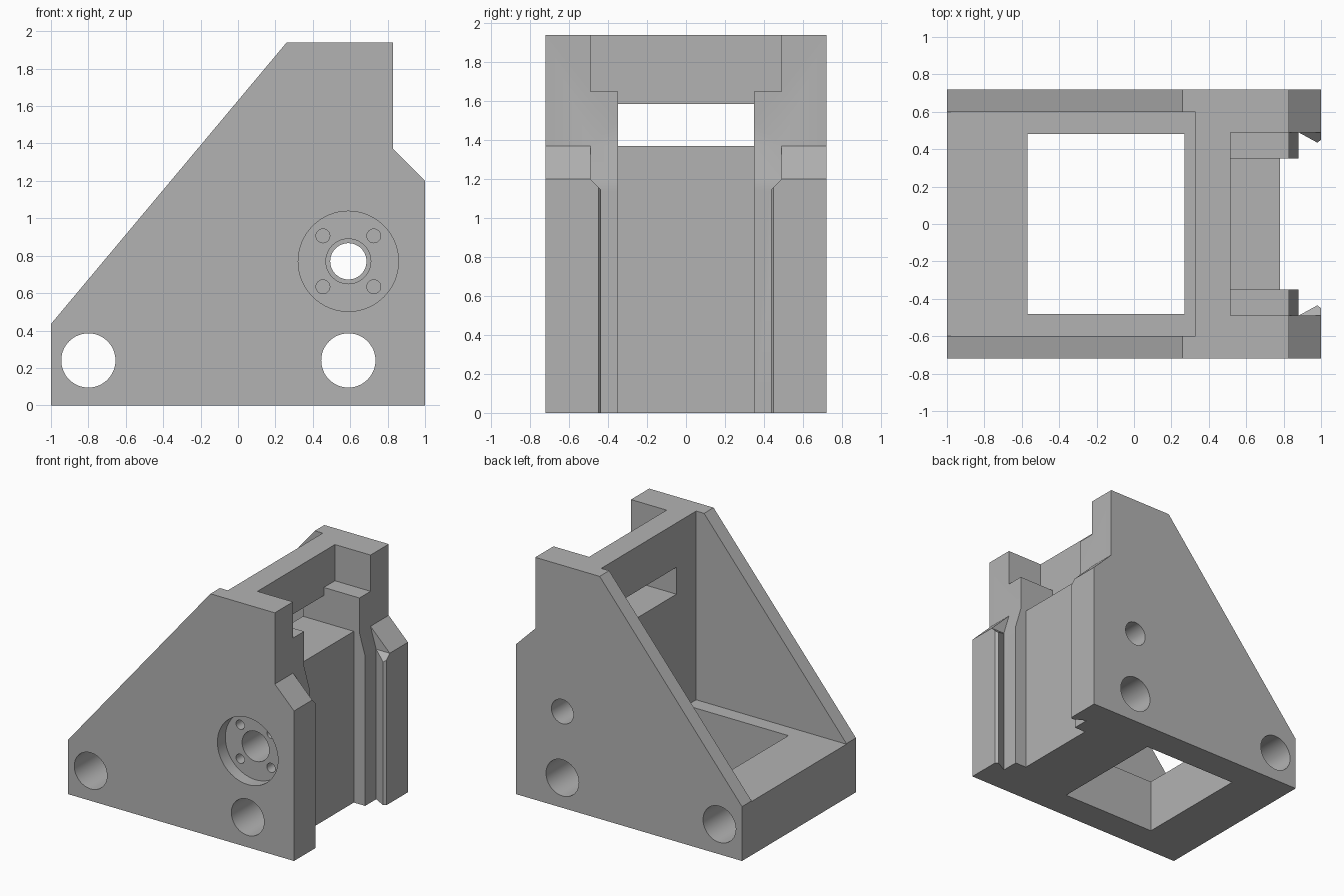
import bpy, bmesh, math
from mathutils import Vector

if "Cube" in bpy.data.objects:
    bpy.data.objects.remove(bpy.data.objects["Cube"], do_unlink=True)

grey = bpy.data.materials.new("machined_grey")
grey.use_nodes = True
grey.diffuse_color = (0.45, 0.45, 0.45, 1)
grey.node_tree.nodes["Principled BSDF"].inputs["Base Color"].default_value = grey.diffuse_color

# Where each profile's 2D points and extrusion depth land in space
PLANES = {
    "y": lambda a, b, d: Vector((a, d, b)),
    "x": lambda a, b, d: Vector((d, a, b)),
    "z": lambda a, b, d: Vector((a, b, d)),
}


def prism(name, axis, points, start, end):
    """Extrude a closed profile along an axis."""
    place = PLANES[axis]
    bm = bmesh.new()
    face = bm.faces.new([bm.verts.new(place(a, b, start)) for a, b in points])
    out = bmesh.ops.extrude_face_region(bm, geom=[face])
    verts = [g for g in out["geom"] if isinstance(g, bmesh.types.BMVert)]
    bmesh.ops.translate(bm, verts=verts, vec=place(0, 0, end - start))
    bmesh.ops.recalc_face_normals(bm, faces=bm.faces)
    mesh = bpy.data.meshes.new(name)
    bm.to_mesh(mesh)
    bm.free()
    mesh.materials.append(grey)
    obj = bpy.data.objects.new(name, mesh)
    bpy.context.collection.objects.link(obj)
    return obj


def cut(tool):
    """Subtract a tool from the bracket and discard it."""
    tool.hide_render = True
    mod = body.modifiers.new(tool.name, "BOOLEAN")
    mod.operation = "DIFFERENCE"
    mod.solver = "EXACT"
    mod.object = tool
    bpy.context.view_layer.objects.active = body
    bpy.ops.object.modifier_apply(modifier=mod.name)
    bpy.data.objects.remove(tool, do_unlink=True)


def cut_box(name, x0, x1, half_y, z0, z1):
    rect = [(x0, -half_y), (x1, -half_y), (x1, half_y), (x0, half_y)]
    cut(prism(name, "z", rect, z0, z1))


def cut_bore(name, x, z, radius, y0, y1, sides=48):
    ring = [(x + radius * math.cos(math.tau * i / sides),
             z + radius * math.sin(math.tau * i / sides)) for i in range(sides)]
    cut(prism(name, "y", ring, y0, y1))


# Bracket blank from its side silhouette
side = [(-1, 0), (1, 0), (1, 1.2), (0.83, 1.37), (0.83, 1.94), (0.26, 1.94), (-1, 0.435)]
body = prism("angle_bracket", "y", side, -0.72, 0.72)

# Space between the triangular cheeks and the opening in the floor
cut_box("cheek_pocket", -1.2, 0.33, 0.6, 0.43, 2.2)
cut_box("floor_opening", -0.57, 0.27, 0.48, -0.2, 0.8)

# Window, stepped recess and recessed slide face
cut_box("window", 0.1, 1.2, 0.35, 1.37, 1.585)
cut_box("upper_recess", 0.515, 1.2, 0.49, 1.65, 2.2)
cut_box("slide_slot", 0.515, 1.2, 0.35, 1.37, 2.2)
cut_box("slide_face", 0.78, 1.2, 0.35, -0.2, 1.5)

# Dovetail groove with lead-in slope and bevelled lips
half = [(0.88, 0.49), (0.98, 0.435), (1.0, 0.45), (1.1, 0.45)]
groove = half + [(x, -y) for x, y in reversed(half)]
cut(prism("dovetail_groove", "z", groove, -0.2, 1.22))
slope = [(0.83, 1.37), (0.88, 1.2), (1.2, 1.2), (1.2, 1.37)]
cut(prism("lead_in_slope", "y", slope, -0.49, 0.49))
bevel = [(-0.49, 1.22), (-0.49, 1.2), (-0.43, 1.14), (0.43, 1.14), (0.49, 1.2), (0.49, 1.22)]
cut(prism("lip_bevel", "x", bevel, 0.88, 1.2))

# Cross bores through the base
for x in (-0.8, 0.59):
    cut_bore("cross_bore", x, 0.24, 0.145, -1, 1)

# Bearing seat with shaft bore and four screw holes
cx, cz = 0.59, 0.77
cut_bore("bearing_seat", cx, cz, 0.268, -1, -0.62, 64)
cut_bore("shaft_step", cx, cz, 0.12, -1, -0.3)
cut_bore("shaft_bore", cx, cz, 0.097, -1, 1)
for sx in (-1, 1):
    for sz in (-1, 1):
        cut_bore("screw_hole", cx + sx * 0.136, cz + sz * 0.136, 0.037, -1, -0.45, 24)

# Smooth bores, crisp edges
bpy.ops.object.select_all(action="DESELECT")
body.select_set(True)
bpy.context.view_layer.objects.active = body
bpy.ops.object.shade_smooth_by_angle(angle=math.radians(30))
